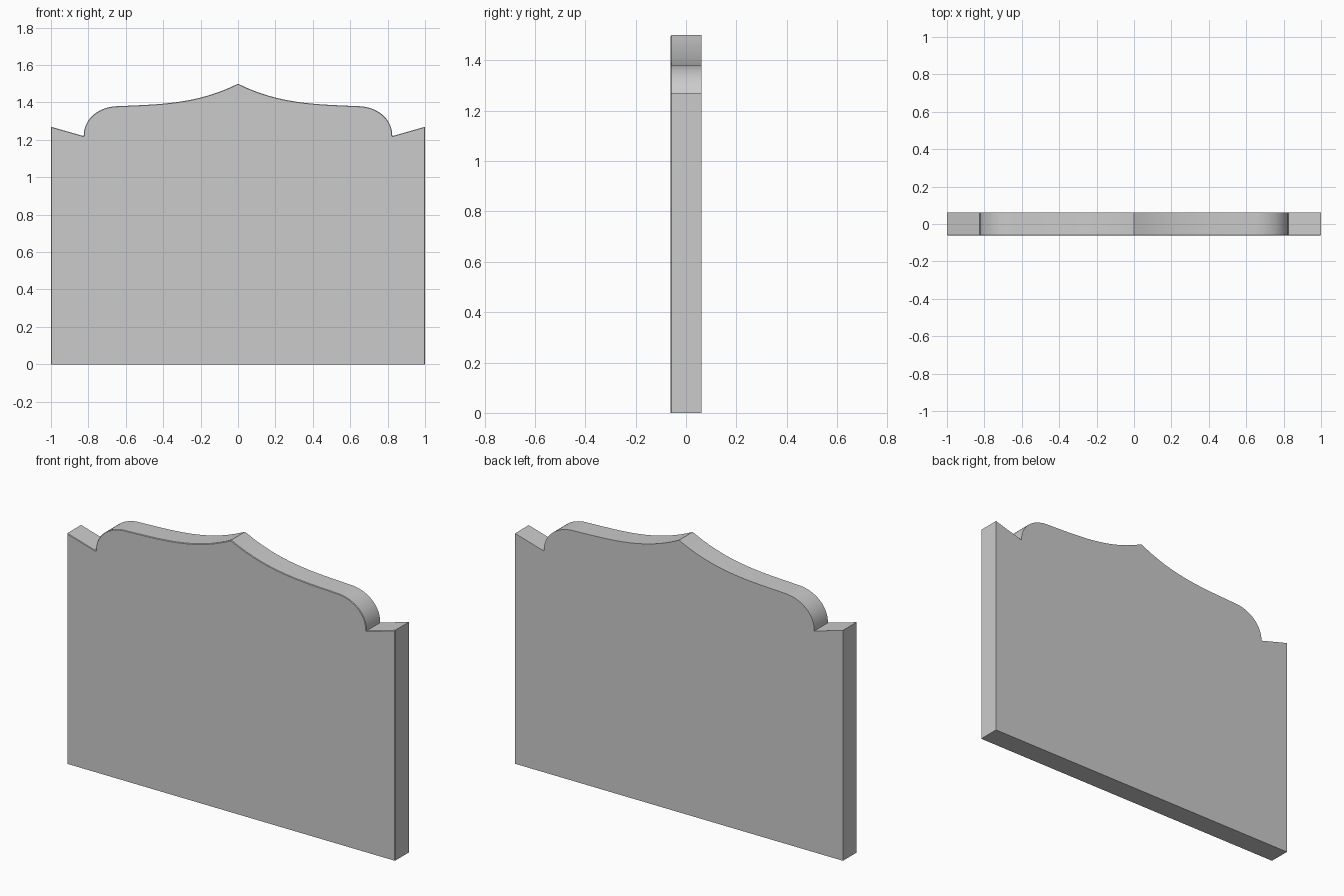
import bpy, bmesh, math
from mathutils import Vector
from mathutils.geometry import interpolate_bezier

if "Cube" in bpy.data.objects:
    bpy.data.objects.remove(bpy.data.objects["Cube"])

HALF_DEPTH = 0.061
CHAMFER = 0.003


def curve(a, b, c, d, n):
    """Sampled cubic curve in the x-z plane."""
    pts = interpolate_bezier(*(Vector((x, 0, z)) for x, z in (a, b, c, d)), n)
    return [(p.x, p.z) for p in pts]


# Right half of the outline: base corner, sloped ear, round shoulder, ogee to peak
half = [(1.0, 0.0), (1.0, 1.27)]
half += curve((0.825, 1.22), (0.825, 1.32), (0.735, 1.38), (0.64, 1.38), 16)
half += curve((0.64, 1.38), (0.42, 1.39), (0.22, 1.39), (0.0, 1.5), 20)[1:]
outline = half + [(-x, z) for x, z in reversed(half[:-1])]

# Extrude the mirrored outline into a slab
bm = bmesh.new()
front = bm.faces.new([bm.verts.new((x, -HALF_DEPTH, z)) for x, z in outline])
ext = bmesh.ops.extrude_face_region(bm, geom=[front], use_keep_orig=True)
back = [v for v in ext["geom"] if isinstance(v, bmesh.types.BMVert)]
bmesh.ops.translate(bm, verts=back, vec=(0, 2 * HALF_DEPTH, 0))
bmesh.ops.recalc_face_normals(bm, faces=bm.faces)

# Fine chamfer around the front edge
edges = [e for e in bm.edges
         if all(v.co.y < 0 for v in e.verts) and any(v.co.z > 0.1 for v in e.verts)]
bmesh.ops.bevel(bm, geom=edges, offset=CHAMFER, segments=1, affect='EDGES')

mesh = bpy.data.meshes.new("headboard_panel")
bm.to_mesh(mesh)
bm.free()
panel = bpy.data.objects.new("headboard_panel", mesh)
bpy.context.collection.objects.link(panel)

# Smooth the curved top, keep the corners crisp
bpy.context.view_layer.objects.active = panel
panel.select_set(True)
bpy.ops.object.shade_smooth_by_angle(angle=math.radians(25))
